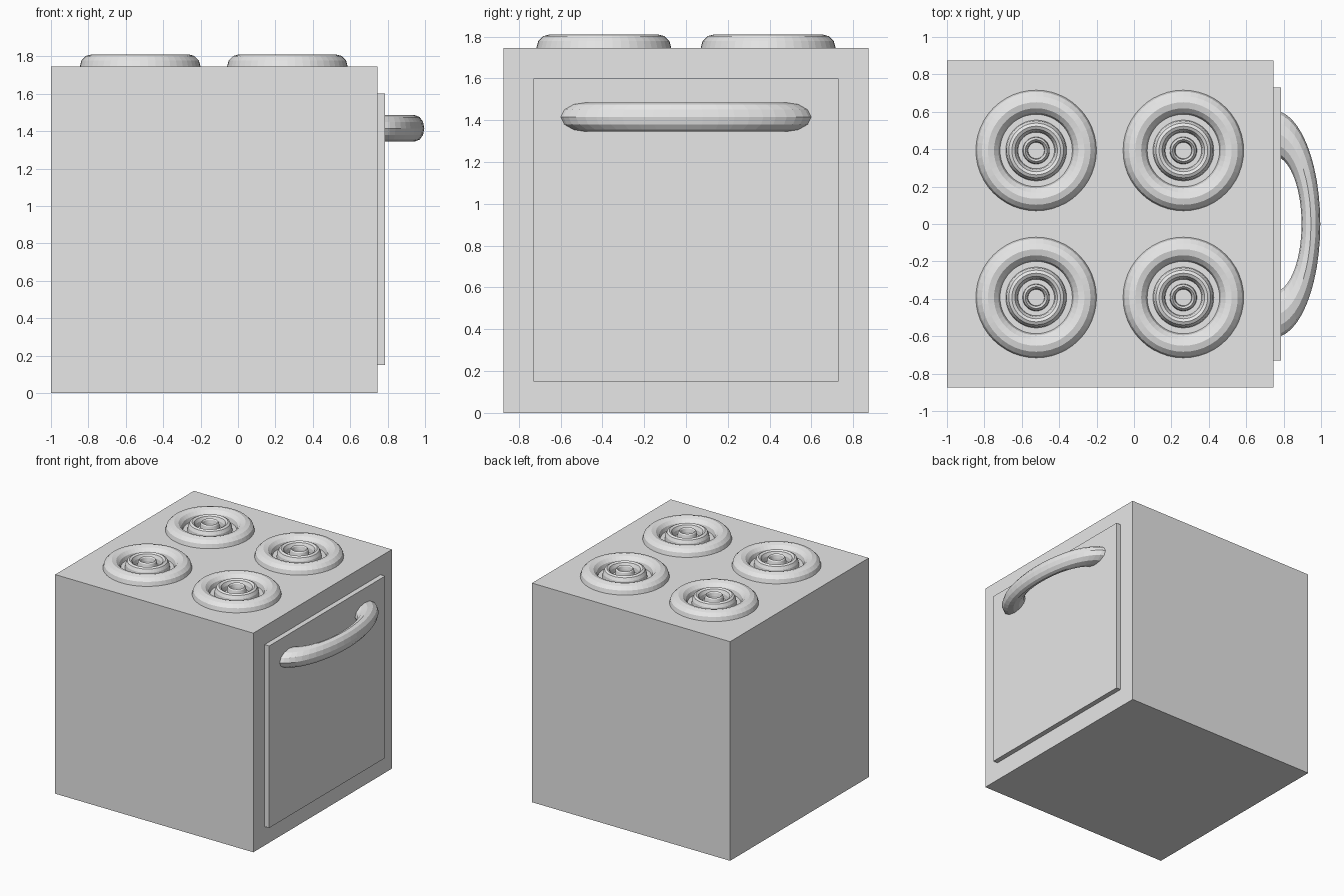
import bpy, bmesh
from math import cos, sin, tau
from mathutils import Vector

if "Cube" in bpy.data.objects:
    bpy.data.objects.remove(bpy.data.objects["Cube"], do_unlink=True)

GREY = (0.8, 0.8, 0.8, 1)
grey = bpy.data.materials.new("light grey")
grey.use_nodes = True
grey.diffuse_color = GREY
grey.node_tree.nodes["Principled BSDF"].inputs["Base Color"].default_value = GREY


def finish(name, bm):
    bmesh.ops.recalc_face_normals(bm, faces=bm.faces)
    mesh = bpy.data.meshes.new(name)
    bm.to_mesh(mesh)
    bm.free()
    mesh.materials.append(grey)
    obj = bpy.data.objects.new(name, mesh)
    bpy.context.collection.objects.link(obj)
    return obj


def box(name, low, high):
    low, high = Vector(low), Vector(high)
    bm = bmesh.new()
    bmesh.ops.create_cube(bm, size=1)
    bmesh.ops.scale(bm, vec=high - low, verts=bm.verts)
    bmesh.ops.translate(bm, vec=(low + high) / 2, verts=bm.verts)
    return finish(name, bm)


def ring(name, centre, scale, major=48, minor=12):
    """Faceted torus of radius 1 and tube 0.25, stretched by scale."""
    bm = bmesh.new()
    grid = []
    for i in range(major):
        a = tau * i / major
        row = []
        for j in range(minor):
            b = tau * j / minor
            r = 1 + 0.25 * cos(b)
            p = (r * cos(a), r * sin(a), 0.25 * sin(b))
            row.append(bm.verts.new([c + s * v for c, s, v in zip(centre, scale, p)]))
        grid.append(row)
    for i in range(major):
        here, after = grid[i], grid[(i + 1) % major]
        for j in range(minor):
            k = (j + 1) % minor
            bm.faces.new((here[j], after[j], after[k], here[k]))
    return finish(name, bm)


# Body and oven door
TOP, DOOR_X = 1.746, 0.746
box("stove_body", (-1, -0.873, 0), (DOOR_X, 0.873, TOP))
box("oven_door", (DOOR_X - 0.04, -0.73, 0.15), (0.786, 0.73, 1.6))

# Handle: a stretched ring half buried in the door
ring("door_handle", (DOOR_X, 0, 1.415), (0.2, 0.486, 0.28))

# Four burners, each of three nested rings of equal height
for x, side in ((-0.523, "right"), (0.264, "left")):
    for y, end in ((-0.393, "front"), (0.393, "back")):
        for size, part in ((0.258, "outer"), (0.13, "middle"), (0.058, "inner")):
            ring(f"burner_{end}_{side}_{part}_ring", (x, y, TOP), (size, size, 0.258))
